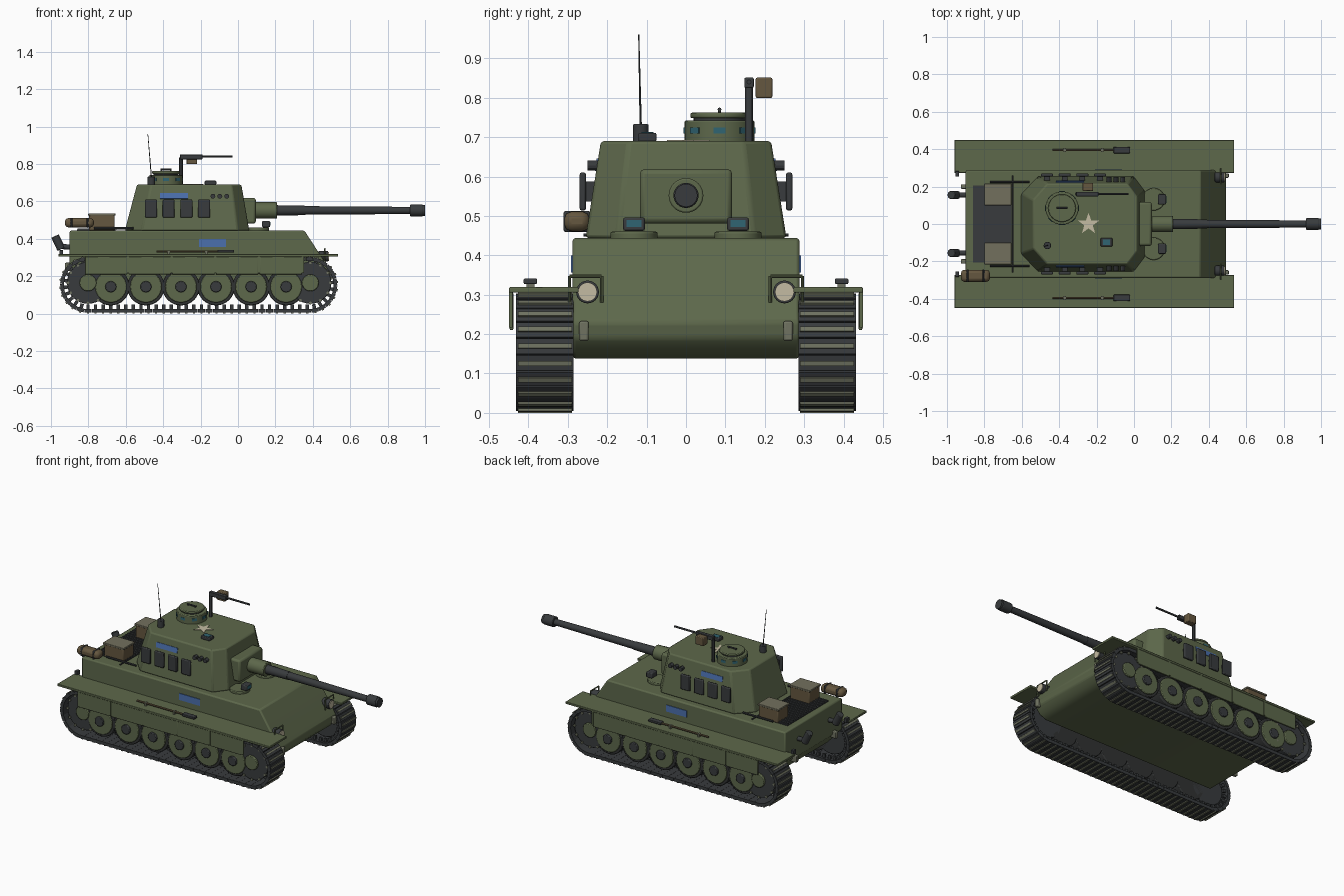
import bpy, bmesh, math
from mathutils import Matrix, Vector

if "Cube" in bpy.data.objects:
    bpy.data.objects.remove(bpy.data.objects["Cube"])


def mat(name, r, g, b):
    m = bpy.data.materials.new(name)
    m.diffuse_color = (r, g, b, 1)
    m.use_nodes = True
    m.node_tree.nodes["Principled BSDF"].inputs["Base Color"].default_value = m.diffuse_color
    return m


GREEN = mat("olive", .11, .138, .07)
DARK = mat("dark_metal", .04, .044, .047)
RUBBER = mat("rubber", .03, .032, .032)
STEEL = mat("worn_steel", .16, .17, .12)
BROWN = mat("canvas_brown", .13, .095, .05)
TAN = mat("canvas_tan", .17, .16, .11)
CREAM = mat("cream", .55, .5, .36)
BLUE = mat("blue", .07, .16, .42)
TEAL = mat("glass", .03, .13, .17)


def finish(name, bm, m, mir=False, bevel=0):
    """Mesh in world coordinates, so mirroring is always across y = 0."""
    bmesh.ops.recalc_face_normals(bm, faces=bm.faces)
    me = bpy.data.meshes.new(name)
    bm.to_mesh(me)
    bm.free()
    me.shade_smooth()
    me.set_sharp_from_angle(angle=math.radians(30))
    me.materials.append(m)
    ob = bpy.data.objects.new(name, me)
    bpy.context.collection.objects.link(ob)
    if bevel:
        b = ob.modifiers.new("bevel", 'BEVEL')
        b.width, b.segments, b.limit_method = bevel, 2, 'ANGLE'
    if mir:
        mm = ob.modifiers.new("mirror", 'MIRROR')
        mm.use_axis = (False, True, False)
        mm.use_mirror_merge = False
    return ob


def add_box(bm, c, s, rx=0, ry=0):
    M = (Matrix.Translation(c) @ Matrix.Rotation(rx, 4, 'X')
         @ Matrix.Rotation(ry, 4, 'Y') @ Matrix.Diagonal((*s, 1)))
    bmesh.ops.create_cube(bm, size=1, matrix=M)


def add_rod(bm, a, b, r, r2=None, n=24):
    a, b = Vector(a), Vector(b)
    d = b - a
    M = Matrix.Translation((a + b) / 2) @ d.to_track_quat('Z', 'Y').to_matrix().to_4x4()
    bmesh.ops.create_cone(bm, cap_ends=True, segments=n, radius1=r,
                          radius2=r if r2 is None else r2, depth=d.length, matrix=M)


def box(name, c, s, m, mir=False, bevel=0, rx=0):
    bm = bmesh.new()
    add_box(bm, c, s, rx)
    return finish(name, bm, m, mir, bevel)


def rod(name, a, b, r, m, mir=False, r2=None, n=24, bevel=0):
    bm = bmesh.new()
    add_rod(bm, a, b, r, r2, n)
    return finish(name, bm, m, mir, bevel)


def loft(name, lower, upper, m, bevel=0):
    bm = bmesh.new()
    lo, up = [bm.verts.new(p) for p in lower], [bm.verts.new(p) for p in upper]
    bm.faces.new(lo)
    bm.faces.new(up)
    for i in range(len(lo)):
        j = (i + 1) % len(lo)
        bm.faces.new((lo[i], lo[j], up[j], up[i]))
    return finish(name, bm, m, False, bevel)


# Hull from a side profile
hull = [(-.9, .444), (.355, .444), (.475, .26), (.492, .23), (.485, .19),
        (.455, .155), (.41, .138), (-.8, .138), (-.9, .25)]
loft("hull", [(x, -.288, z) for x, z in hull], [(x, .288, z) for x, z in hull], GREEN, .008)

# Fenders and side skirts
box("fender", (-.212, .361, .312), (1.495, .176, .014), GREEN, True, .003)
for i in range(5):
    x = -.705 + i * .2335
    box("skirt_panel", (x, .443, .258), (.226, .009, .096), GREEN, True, .003)
    box("skirt_hinge", (x + .117, .445, .262), (.012, .008, .09), GREEN, True)

# Tracks: links with guide horns, placed round a stadium path
XR, XF, ZC, R = -.802, .382, .154, .138
L = XF - XR
total = 2 * L + 2 * math.pi * R


def path(s):
    if s < L:
        return XR + s, ZC - R, 0
    s -= L
    if s < math.pi * R:
        a = s / R
        return XF + R * math.sin(a), ZC - R * math.cos(a), a
    s -= math.pi * R
    if s < L:
        return XF - s, ZC + R, math.pi
    a = (s - L) / R
    return XR - R * math.sin(a), ZC + R * math.cos(a), math.pi + a


links, bars = bmesh.new(), bmesh.new()
N = 80
for i in range(N):
    x, z, a = path(i * total / N)
    sx, sz = math.sin(a), -math.cos(a)
    add_box(links, (x, .358, z), (.0395, .146, .02), 0, -a)
    add_box(links, (x - .02 * sx, .302, z - .02 * sz), (.018, .012, .026), 0, -a)
    add_box(bars, (x + .0105 * sx, .358, z + .0105 * sz), (.012, .136, .011), 0, -a)
finish("track_links", links, DARK, True)
finish("track_grousers", bars, STEEL, True)

# Road wheels
for i in range(6):
    x, z = -.68 + i * .1875, .144
    rod("wheel_tire", (x, .312, z), (x, .41, z), .1, RUBBER, True, n=32, bevel=.005)
    rod("wheel_disc", (x, .4, z), (x, .418, z), .084, GREEN, True, n=32, bevel=.004)
    rod("wheel_hub", (x, .41, z), (x, .43, z), .03, DARK, True, n=16, bevel=.004)

# Sprocket and idler wheels with rim bolts
for x in (XR, XF + .005):
    rod("sprocket", (x, .312, .165), (x, .412, .165), .112, DARK, True, n=32, bevel=.004)
    rod("sprocket_cap", (x, .4, .165), (x, .424, .165), .045, GREEN, True, bevel=.004)
    bm = bmesh.new()
    for k in range(12):
        a = k * math.pi / 6
        p = (x + .108 * math.cos(a), .165 + .108 * math.sin(a))
        add_rod(bm, (p[0], .405, p[1]), (p[0], .418, p[1]), .008, n=8)
    finish("sprocket_bolts", bm, STEEL, True)


# Turret
def octagon(x0, x1, x2, x3, y0, y1, y2, z):
    half = [(x0, y0), (x1, y1), (x2, y1), (x3, y2)]
    return [(x, y, z) for x, y in half] + [(x, -y, z) for x, y in reversed(half)]


loft("turret", octagon(-.605, -.515, .0, .06, .16, .255, .175, .444),
     octagon(-.54, -.465, -.035, .018, .13, .216, .145, .69), GREEN, .008)
TILT = math.atan(.039 / .246)
for i in range(4):
    x = -.465 + i * .0945
    box("side_plate", (x, .262, .562), (.064, .016, .096), DARK, True, .005)
    box("plate_mount", (x, .245, .562), (.03, .026, .05), DARK, True)
box("turret_blue_mark", (-.342, .2265, .63), (.15, .005, .032), BLUE, True, 0, TILT)
box("hull_blue_mark", (-.137, .289, .378), (.145, .006, .042), BLUE, True)
for x in (-.134, -.097, -.06):
    rod("smoke_tube", (x, .215, .628), (x, .25, .628), .013, DARK, True, n=12)

# Five-pointed star on the roof
star = [((.06 if k % 2 == 0 else .024) * math.cos(math.pi / 2 + k * math.pi / 5),
         (.06 if k % 2 == 0 else .024) * math.sin(math.pi / 2 + k * math.pi / 5)) for k in range(10)]
loft("roof_star", [(x - .243, y, .688) for x, y in star],
     [(x - .243, y, .693) for x, y in star], CREAM)

# Mantlet and gun
box("mantlet", (.04, 0, .55), (.11, .234, .138), GREEN, False, .012)
rod("gun_sleeve", (.08, 0, .552), (.208, 0, .552), .044, GREEN, n=32, bevel=.004)
rod("gun_barrel_rear", (.2, 0, .552), (.36, 0, .552), .028, DARK, r2=.025)
rod("gun_barrel", (.35, 0, .552), (.93, 0, .552), .023, DARK, r2=.019)
rod("muzzle_brake", (.92, 0, .552), (.988, 0, .552), .032, DARK, bevel=.004)
rod("muzzle_lip", (.98, 0, .552), (1.0, 0, .552), .029, DARK)

# Commander cupola
CX, CY = -.385, .085
rod("cupola", (CX, CY, .68), (CX, CY, .742), .089, GREEN, n=32, bevel=.004)
rod("cupola_neck", (CX, CY, .74), (CX, CY, .75), .066, DARK, n=32)
rod("cupola_hatch", (CX, CY, .748), (CX, CY, .762), .074, GREEN, n=32, bevel=.004)
rod("hatch_handle", (CX - .03, CY, .77), (CX + .03, CY, .77), .005, DARK, n=8)
for s in (-.025, .025):
    rod("handle_leg", (CX + s, CY, .758), (CX + s, CY, .77), .004, DARK, n=8)
bm = bmesh.new()
for k in range(8):
    M = (Matrix.Translation((CX, CY, .717)) @ Matrix.Rotation(k * math.pi / 4, 4, 'Z')
         @ Matrix.Translation((.086, 0, 0)) @ Matrix.Diagonal((.01, .03, .016, 1)))
    bmesh.ops.create_cube(bm, size=1, matrix=M)
finish("cupola_vision_blocks", bm, TEAL)

# Roof machine gun
rod("gun_post", (-.305, .16, .69), (-.305, .16, .835), .01, DARK, n=12)
box("roof_gun_body", (-.25, .16, .838), (.12, .024, .026), DARK, False, .003)
rod("roof_gun_barrel", (-.2, .16, .84), (-.03, .16, .84), .006, DARK, n=12)
box("ammo_box", (-.247, .198, .825), (.058, .042, .052), BROWN, False, .004)

# Antenna and roof periscope
rod("antenna_base", (-.463, -.115, .685), (-.463, -.115, .733), .02, DARK, n=16, bevel=.003)
rod("antenna", (-.463, -.115, .73), (-.482, -.12, .96), .003, DARK, n=8, r2=.0015)
box("roof_periscope", (-.147, -.098, .7), (.062, .046, .022), DARK, False, .004)
box("roof_periscope_glass", (-.147, -.098, .711), (.04, .03, .003), TEAL)

# Driver hatches and periscopes
rod("driver_hatch", (.105, .132, .44), (.105, .132, .46), .06, GREEN, True, n=32, bevel=.004)
box("driver_periscope", (.15, .132, .479), (.042, .055, .034), DARK, True, .005)
box("driver_periscope_glass", (.171, .132, .481), (.004, .038, .018), TEAL, True)

# Headlights with guards, tow hooks
rod("headlight", (.43, .25, .307), (.482, .25, .307), .029, DARK, True, bevel=.003)
rod("headlight_lens", (.48, .25, .307), (.486, .25, .307), .024, CREAM, True)
bm = bmesh.new()
add_rod(bm, (.465, .214, .347), (.465, .296, .347), .004, n=8)
for y in (.214, .296):
    add_rod(bm, (.465, y, .347), (.465, y, .28), .004, n=8)
finish("headlight_guard", bm, GREEN, True)
box("front_tow_hook", (.492, .259, .208), (.03, .024, .05), STEEL, True, .005)
box("rear_tow_hook", (-.905, .2, .25), (.04, .024, .045), STEEL, True, .005)
box("tail_light", (-.945, .268, .325), (.02, .03, .03), DARK, True, .003)

# Fender tools
rod("tool_handle", (-.435, .395, .333), (-.06, .395, .333), .006, BROWN, True, n=10)
box("tool_head", (-.065, .395, .334), (.088, .034, .014), DARK, True, .003)
for x in (-.37, -.17):
    box("tool_clip", (x, .395, .329), (.012, .02, .02), STEEL, True)

# Engine deck grille, rails and stowage
box("engine_grille", (-.757, 0, .446), (.205, .41, .008), DARK)
bm = bmesh.new()
for k in range(16):
    add_box(bm, (-.757, -.195 + k * .026, .451), (.2, .01, .008))
finish("grille_slats", bm, DARK)
rod("deck_cable", (-.77, .225, .457), (-.56, .225, .457), .006, DARK, True, n=10)
rod("deck_cross_bar", (-.648, -.26, .452), (-.648, .26, .452), .004, DARK, n=8)
box("stowage_box", (-.728, .158, .488), (.136, .108, .085), BROWN, True, .006)
box("stowage_lid", (-.728, .158, .53), (.146, .116, .012), TAN, True, .003)
box("bedroll", (-.848, -.277, .486), (.155, .064, .05), BROWN, False, .018)
for x in (-.89, -.805):
    box("bedroll_strap", (x, -.277, .486), (.012, .068, .054), DARK, False, .018)

# Exhausts leaning back at the rear plate
rod("exhaust_pipe", (-.945, .155, .345), (-.978, .155, .415), .022, DARK, True, n=20, bevel=.003)
rod("exhaust_elbow", (-.89, .155, .355), (-.95, .155, .36), .014, DARK, True, n=16)
